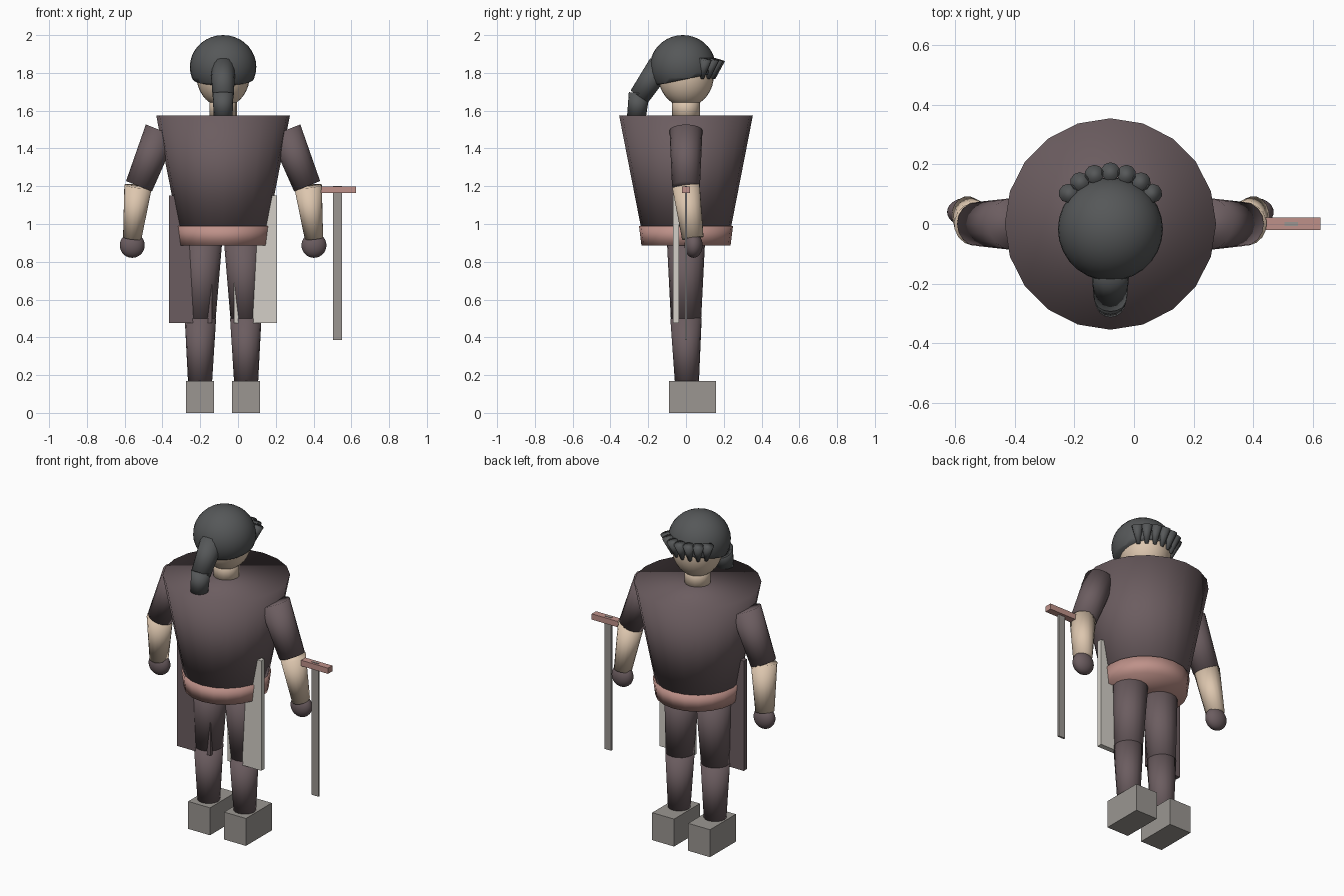
import bpy, bmesh, math
from mathutils import Vector, Matrix

if "Cube" in bpy.data.objects:
    bpy.data.objects.remove(bpy.data.objects["Cube"])

CX = -0.079  # body centre line


def material(name, hex_code):
    m = bpy.data.materials.new(name)
    rgb = [(int(hex_code[i:i + 2], 16) / 255) ** 2.2 for i in (0, 2, 4)]
    m.diffuse_color = (*rgb, 1)
    m.use_nodes = True
    m.node_tree.nodes["Principled BSDF"].inputs["Base Color"].default_value = m.diffuse_color
    return m


CLOTH = material("cloth", "6b5d60")
SKIN = material("skin", "dcc5ad")
HAIR = material("hair", "565859")
ROSE = material("rose", "bd9088")
PALE = material("pale", "d2cec6")
STEEL = material("steel", "999590")


def finish(name, bm, mat, smooth=True):
    bmesh.ops.recalc_face_normals(bm, faces=bm.faces)
    for f in bm.faces:
        f.smooth = smooth
    me = bpy.data.meshes.new(name)
    bm.to_mesh(me)
    bm.free()
    me.materials.append(mat)
    ob = bpy.data.objects.new(name, me)
    bpy.context.collection.objects.link(ob)
    return ob


def limb(name, p0, r0, p1, r1, mat, segments=16, end_depth=1.0):
    """Tapered cylinder from p0 to p1; end_depth squashes the far end in y."""
    p0, p1 = Vector(p0), Vector(p1)
    d = p1 - p0
    bm = bmesh.new()
    bmesh.ops.create_cone(bm, cap_ends=True, segments=segments,
                          radius1=r0, radius2=r1, depth=d.length)
    for v in bm.verts:
        if v.co.z > 0:
            v.co.y *= end_depth
    rot = Vector((0, 0, 1)).rotation_difference(d).to_matrix().to_4x4()
    bm.transform(Matrix.Translation((p0 + p1) / 2) @ rot)
    return finish(name, bm, mat)


def ball(name, centre, radii, mat, cut=None):
    """Ellipsoid, optionally keeping only the part above a plane (point, normal)."""
    bm = bmesh.new()
    bmesh.ops.create_uvsphere(bm, u_segments=28, v_segments=18, radius=1)
    bm.transform(Matrix.Translation(centre) @ Matrix.Diagonal((*radii, 1)))
    if cut:
        res = bmesh.ops.bisect_plane(bm, geom=bm.verts[:] + bm.edges[:] + bm.faces[:],
                                     plane_co=cut[0], plane_no=cut[1], clear_inner=True)
        edges = [e for e in res["geom_cut"] if isinstance(e, bmesh.types.BMEdge)]
        bmesh.ops.contextual_create(bm, geom=edges)
    return finish(name, bm, mat)


def box(name, lo, hi, mat):
    lo, hi = Vector(lo), Vector(hi)
    bm = bmesh.new()
    bmesh.ops.create_cube(bm, size=1)
    bm.transform(Matrix.Translation((lo + hi) / 2) @ Matrix.Diagonal((*(hi - lo), 1)))
    return finish(name, bm, mat, smooth=False)


# Torso, belt and neck
limb("torso", (CX, 0, 0.95), 0.232, (CX, 0, 1.575), 0.354, CLOTH, 20)
limb("belt", (CX, 0, 0.887), 0.236, (CX, 0, 0.99), 0.249, ROSE, 20)
limb("neck", (CX, 0, 1.55), 0.073, (CX, 0, 1.68), 0.073, SKIN)

# Head and hair
ball("head", (CX, 0, 1.79), (0.142, 0.148, 0.17), SKIN)
ball("hair_cap", (CX, -0.017, 1.832), (0.176, 0.174, 0.168), HAIR,
     ((CX, 0, 1.767), (0, -0.21, 1)))
limb("ponytail_upper", (CX, -0.135, 1.84), 0.066, (CX, -0.247, 1.675), 0.056, HAIR)
limb("ponytail_lower", (CX, -0.248, 1.692), 0.055, (CX, -0.262, 1.57), 0.05, HAIR)

# Fringe of tapered locks round the face
for i in range(-3, 4):
    a = math.radians(18 * i)
    s, c = math.sin(a), math.cos(a)
    limb(f"fringe_lock_{i + 4}", (CX + 0.176 * s, 0.176 * c, 1.872), 0.032,
         (CX + 0.145 * s, 0.145 * c, 1.77), 0.01, HAIR, 10)

# Paired limbs, boots and coat panels
for side, s in (("left", -1), ("right", 1)):
    def at(x, y, z):
        return (CX + s * x, y, z)

    limb(f"{side}_upper_arm", at(0.328, 0, 1.495), 0.087, at(0.445, 0, 1.2), 0.074, CLOTH)
    limb(f"{side}_forearm", at(0.45, 0, 1.2), 0.074, at(0.481, 0.036, 0.925), 0.058,
         SKIN, end_depth=0.85)
    ball(f"{side}_hand", at(0.481, 0.04, 0.887), (0.066, 0.048, 0.066), CLOTH)
    limb(f"{side}_thigh", at(0.105, 0, 0.93), 0.102, at(0.12, 0, 0.49), 0.08, CLOTH)
    limb(f"{side}_shin", at(0.12, 0, 0.5), 0.083, at(0.122, 0.005, 0.15), 0.063, CLOTH)
    box(f"{side}_boot", (CX + s * 0.122 - 0.074, -0.09, 0),
        (CX + s * 0.122 + 0.074, 0.16, 0.168), STEEL)
    box(f"{side}_coat_panel", (CX + s * 0.172 - 0.114, -0.07, 0.477),
        (CX + s * 0.172 + 0.114, -0.038, 1.15), PALE if s > 0 else CLOTH)

# Sword
box("sword_guard", (0.43, -0.02, 1.163), (0.624, 0.022, 1.198), ROSE)
box("sword_blade", (0.504, -0.006, 0.385), (0.55, 0.006, 1.2), STEEL)
